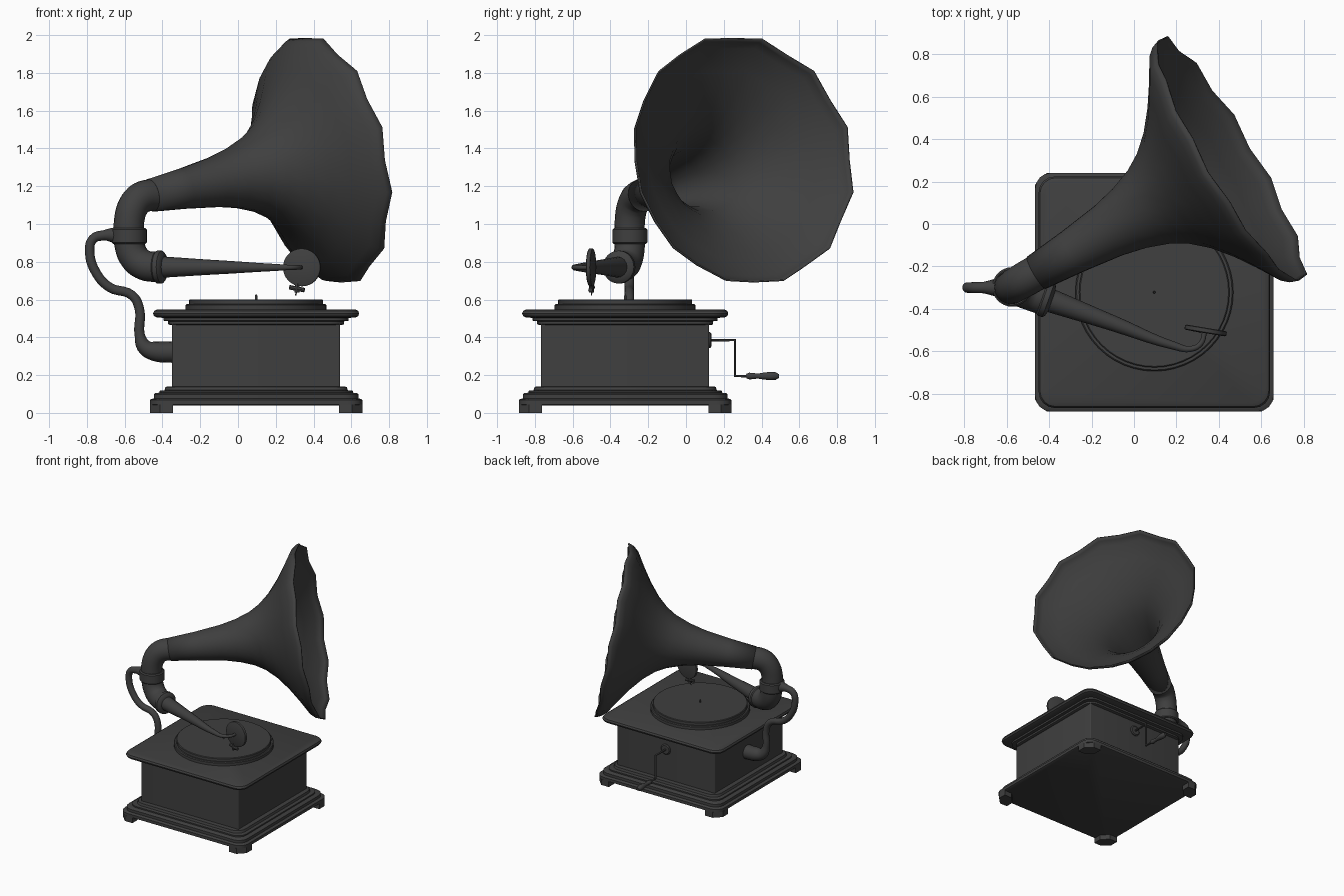
import bpy, bmesh, math
from mathutils import Vector

if "Cube" in bpy.data.objects:
    bpy.data.objects.remove(bpy.data.objects["Cube"])

CX, CY = 0.096, -0.322          # centre of the cabinet
dark = bpy.data.materials.new("dark_finish")
dark.diffuse_color = (0.05, 0.05, 0.05, 1)
dark.use_nodes = True
dark.node_tree.nodes["Principled BSDF"].inputs["Base Color"].default_value = dark.diffuse_color


def add_object(name, mesh):
    ob = bpy.data.objects.new(name, mesh)
    bpy.context.collection.objects.link(ob)
    mesh.materials.clear()
    mesh.materials.append(dark)
    return ob


def skin(name, rings, cap=True):
    """Bridge equal-length closed rings of points."""
    bm = bmesh.new()
    loops = [[bm.verts.new(p) for p in r] for r in rings]
    for a, b in zip(loops, loops[1:]):
        n = len(a)
        for i in range(n):
            j = (i + 1) % n
            bm.faces.new((a[i], a[j], b[j], b[i]))
    if cap:
        bm.faces.new(loops[0][::-1])
        bm.faces.new(loops[-1])
        bmesh.ops.recalc_face_normals(bm, faces=bm.faces)
    me = bpy.data.meshes.new(name)
    bm.to_mesh(me)
    bm.free()
    return add_object(name, me)


def rounded_square(half, z, corner, segs=4):
    pts = []
    for k, (sx, sy) in enumerate(((1, 1), (-1, 1), (-1, -1), (1, -1))):
        for i in range(segs + 1):
            a = math.pi / 2 * (k + i / segs)
            pts.append((CX + sx * (half - corner) + corner * math.cos(a),
                        CY + sy * (half - corner) + corner * math.sin(a), z))
    return pts


def stack(name, profile, corner):
    return skin(name, [rounded_square(h, z, corner) for h, z in profile])


def lathe(name, profile, origin, axis, segs=32, cap=True, wave=None):
    """Turn (distance, radius) profile about an axis; wave(t) = rim ripple size."""
    q = Vector(axis).to_track_quat('Z', 'Y')
    rings = []
    for t, r in profile:
        ring = []
        for i in range(segs):
            a = 2 * math.pi * i / segs
            w = (1 if i % 2 else -1) * (wave(t) if wave else 0)
            rr = r + w
            ring.append(Vector(origin) + q @ Vector((rr * math.cos(a), rr * math.sin(a), t + w)))
        rings.append(ring)
    return skin(name, rings, cap)


def tube(name, pts, smooth=True, sides=6):
    """Sweep a round section along (x, y, z, radius) points."""
    cu = bpy.data.curves.new(name, 'CURVE')
    cu.dimensions = '3D'
    cu.bevel_depth = 1
    cu.bevel_resolution = sides
    cu.use_fill_caps = True
    cu.resolution_u = 5
    sp = cu.splines.new('BEZIER' if smooth else 'POLY')
    items = sp.bezier_points if smooth else sp.points
    items.add(len(pts) - 1)
    for p, (x, y, z, r) in zip(items, pts):
        p.co = (x, y, z) if smooth else (x, y, z, 1)
        p.radius = r
        if smooth:
            p.handle_left_type = p.handle_right_type = 'AUTO'
    tmp = bpy.data.objects.new(name + "_path", cu)
    bpy.context.collection.objects.link(tmp)
    bpy.context.view_layer.update()
    dg = bpy.context.evaluated_depsgraph_get()
    me = bpy.data.meshes.new_from_object(tmp.evaluated_get(dg))
    bpy.data.objects.remove(tmp)
    return add_object(name, me)


# cabinet: plinth, body, lid
stack("plinth", [(.555, .04), (.563, .045), (.563, .068), (.555, .074), (.542, .076),
                 (.542, .098), (.534, .105), (.512, .107), (.512, .117), (.485, .12),
                 (.48, .138), (.45, .14)], .075)
stack("cabinet_body", [(.445, .12), (.445, .49)], .008)
stack("lid", [(.455, .465), (.466, .47), (.466, .485), (.49, .488), (.49, .503), (.525, .505),
              (.54, .512), (.546, .526), (.54, .54), (.525, .548)], .075)

# corner feet with clipped corners
for sx in (-1, 1):
    for sy in (-1, 1):
        o, n, c = .563, .44, .055
        shape = [(o, n), (o, o - c), (o - c, o), (n, o), (n, n + c), (n + c, n)]
        shape = [shape[i] for i in (5, 0, 1, 2, 3, 4)]
        skin("foot", [[(CX + sx * x, CY + sy * y, z) for x, y in shape] for z in (0, .045)])

# turntable and spindle
lathe("turntable", [(.54, .373), (.57, .373), (.576, .367), (.576, .355), (.597, .355),
                    (.601, .35)], (CX, CY, 0), (0, 0, 1), 48)
lathe("spindle", [(.59, .006), (.62, .006), (.627, .003)], (CX, CY, 0), (0, 0, 1), 12)

# winding crank on the back
lathe("crank_plate", [(.11, .042), (.128, .042), (.134, .034)], (CX, 0, .385), (0, 1, 0))
tube("crank_rod", [(CX, .11, .385, .008), (CX, .26, .385, .008), (CX, .26, .195, .008),
                   (CX, .34, .195, .008)], smooth=False, sides=3)
lathe("crank_handle", [(.32, .012), (.335, .018), (.355, .016), (.38, .013), (.41, .018),
                       (.445, .022), (.475, .02), (.492, .01)], (CX, 0, .195), (0, 1, 0), 16)

# side bracket carrying the horn
Y = -.3
tube("bracket", [(x, Y, z, r) for x, z, r in (
    (-.34, .322, .057), (-.43, .325, .054), (-.49, .345, .042), (-.52, .41, .027),
    (-.522, .55, .025), (-.56, .622, .025), (-.68, .665, .025), (-.75, .74, .025),
    (-.785, .85, .025), (-.768, .92, .025), (-.71, .94, .027), (-.64, .94, .045))])

# elbow pipes and collars
EX, EY = -.576, -.297
tube("horn_elbow", [(EX, EY, .9, .08), (EX, EY, 1.02, .08), (EX + .025, EY + .015, 1.1, .082),
                    (EX + .065, EY + .038, 1.14, .084), (-.44, -.218, 1.155, .085)], sides=8)
tube("arm_elbow", [(EX, EY, .96, .08), (EX, EY, .9, .08), (EX + .03, EY - .01, .82, .08),
                   (EX + .08, EY - .028, .782, .08), (-.42, -.352, .772, .08)], sides=8)
lathe("elbow_collar", [(.895, .085), (.902, .093), (.97, .093), (.978, .085)],
      (EX, EY, 0), (0, 0, 1))
arm = Vector((.63, -.225, 0)).normalized()
lathe("arm_collar", [(-.02, .08), (-.012, .087), (.012, .087), (.022, .075), (.03, .05)],
      (-.415, -.354, .772), arm)

# tapered tone arm hooking round to the sound box
tube("tone_arm", [(-.42, -.352, .772, .057), (-.1, -.468, .771, .037), (.19, -.575, .77, .019),
                  (.265, -.59, .77, .014), (.315, -.565, .77, .012), (.335, -.5, .77, .011)])
box_axis = Vector((-.165, -.986, 0))
lathe("sound_box", [(-.013, .092), (-.01, .1), (.008, .1), (.012, .092)],
      (.338, -.503, .77), box_axis)
tube("needle_holder", [(.315, -.5, .69, .012), (.312, -.5, .638, .014)], smooth=False, sides=2)
tube("needle_clamp", [(.272, -.493, .665, .012), (.352, -.506, .65, .012)], smooth=False, sides=2)
tube("needle", [(.312, -.5, .65, .005), (.305, -.5, .622, .003)], smooth=False, sides=2)

# flared horn with rippled petals
az, el = math.radians(30.3), math.radians(10)
axis = (math.cos(el) * math.cos(az), math.cos(el) * math.sin(az), math.sin(el))
horn = lathe("horn", [(0, .088), (.2, .108), (.4, .135), (.52, .163), (.63, .203), (.71, .25),
                      (.79, .32), (.87, .415), (.94, .515), (1.01, .625), (1.045, .655),
                      (1.075, .666)],
             (-.46, -.23, 1.152), axis, 24, cap=False, wave=lambda t: .009 * min(1, t) ** 2)
wall = horn.modifiers.new("wall", 'SOLIDIFY')
wall.thickness = .008

# smooth shading with crisp edges
for ob in bpy.context.collection.objects:
    ob.select_set(True)
    bpy.context.view_layer.objects.active = ob
bpy.ops.object.shade_smooth_by_angle(angle=math.radians(35))
